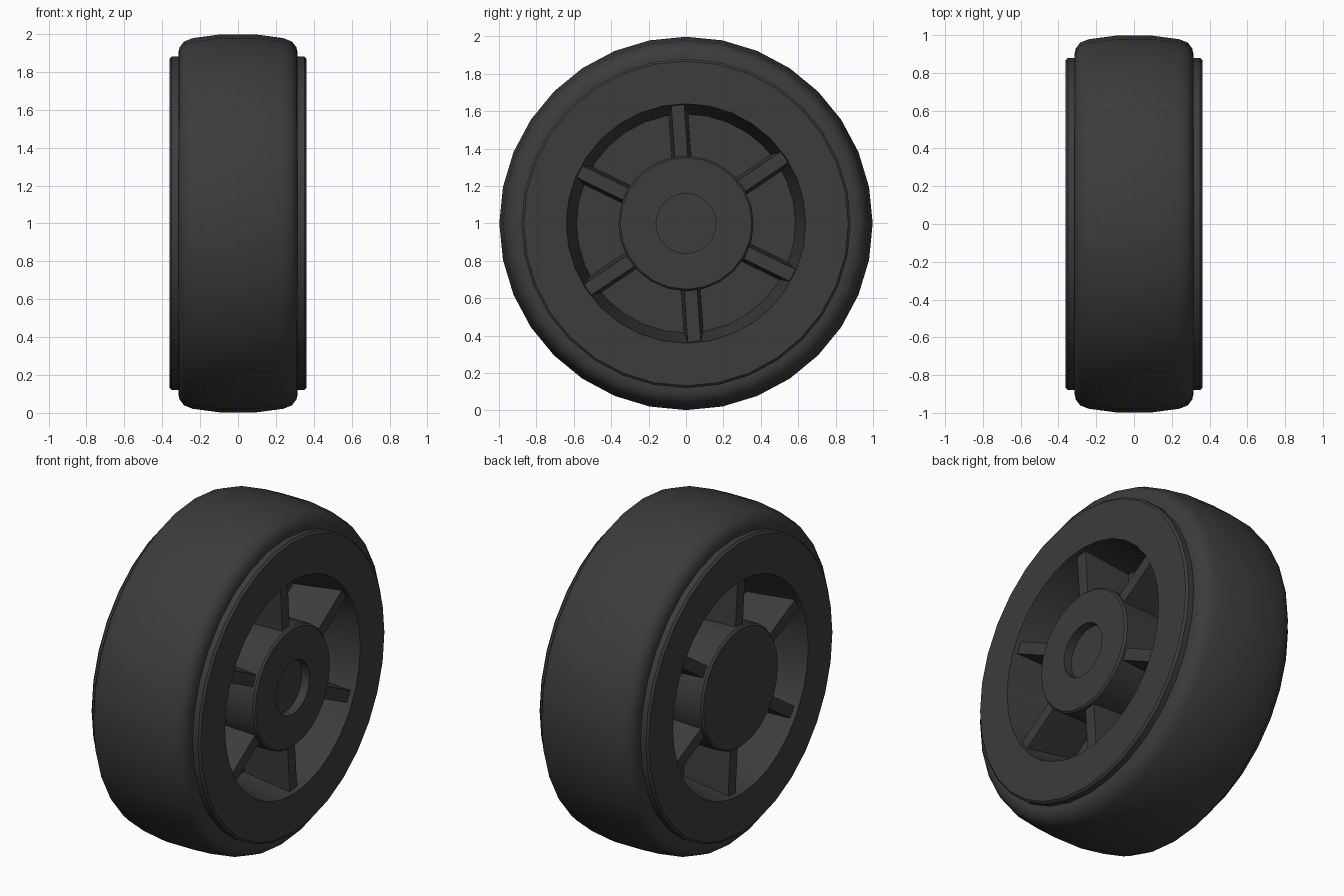
import bpy
import bmesh
from math import sin, cos, pi, radians

if "Cube" in bpy.data.objects:
    bpy.data.objects.remove(bpy.data.objects["Cube"])

AXLE_Z = 1.0

rubber = bpy.data.materials.new("dark_grey")
rubber.diffuse_color = (0.045, 0.045, 0.045, 1)
rubber.use_nodes = True
rubber.node_tree.nodes["Principled BSDF"].inputs["Base Color"].default_value = rubber.diffuse_color


def finish(name, bm, angle=35):
    mesh = bpy.data.meshes.new(name)
    bm.to_mesh(mesh)
    bm.free()
    obj = bpy.data.objects.new(name, mesh)
    bpy.context.collection.objects.link(obj)
    obj.location.z = AXLE_Z
    mesh.materials.append(rubber)
    bpy.ops.object.select_all(action='DESELECT')
    obj.select_set(True)
    bpy.context.view_layer.objects.active = obj
    bpy.ops.object.shade_smooth_by_angle(angle=radians(angle))
    return obj


def lathe(name, profile, sides):
    """Revolve (x, radius) points around the x axis; outside is left of travel."""
    bm = bmesh.new()
    rings = [[bm.verts.new((x, r * cos(2 * pi * j / sides), r * sin(2 * pi * j / sides)))
              for j in range(sides)] for x, r in profile]
    for a, b in zip(rings, rings[1:]):
        for j in range(sides):
            k = (j + 1) % sides
            bm.faces.new((a[j], a[k], b[k], b[j]))
    bmesh.ops.remove_doubles(bm, verts=bm.verts, dist=1e-5)
    return finish(name, bm)


# Tire: softly crowned tread with rounded shoulders
half_tire = [(0.09, 0.998), (0.24, 0.978), (0.285, 0.96), (0.308, 0.93), (0.315, 0.90), (0.315, 0.87)]
lathe("tire", [(-x, r) for x, r in reversed(half_tire)] + half_tire, 32)

# Rim: raised flat ring, tapered opening and closed web on each side
half_rim = [(0.30, 0.88), (0.35, 0.88), (0.362, 0.868), (0.362, 0.64), (0.05, 0.585), (0.05, 0.34)]
lathe("rim_right", half_rim, 32)
lathe("rim_left", [(-x, r) for x, r in reversed(half_rim)], 32)

# Hub: flat on the left, shallow axle recess on the right
lathe("hub", [(-0.362, 0), (-0.362, 0.352), (-0.35, 0.362), (0.35, 0.362), (0.362, 0.352),
              (0.362, 0.16), (0.31, 0.16), (0.31, 0)], 24)

# Spokes: six fins, thicker toward the web
section = [(-0.335, -0.035), (0, -0.055), (0.335, -0.035), (0.335, 0.035), (0, 0.055), (-0.335, 0.035)]
bm = bmesh.new()
for i in range(6):
    a = radians(34 + 60 * i)
    ends = [[bm.verts.new((x, r * cos(a) - w * sin(a), r * sin(a) + w * cos(a)))
             for x, w in section] for r in (0.34, 0.65)]
    bm.faces.new(ends[0])
    bm.faces.new(ends[1])
    for j in range(6):
        k = (j + 1) % 6
        bm.faces.new((ends[0][j], ends[0][k], ends[1][k], ends[1][j]))
bmesh.ops.recalc_face_normals(bm, faces=bm.faces)
finish("spokes", bm)
